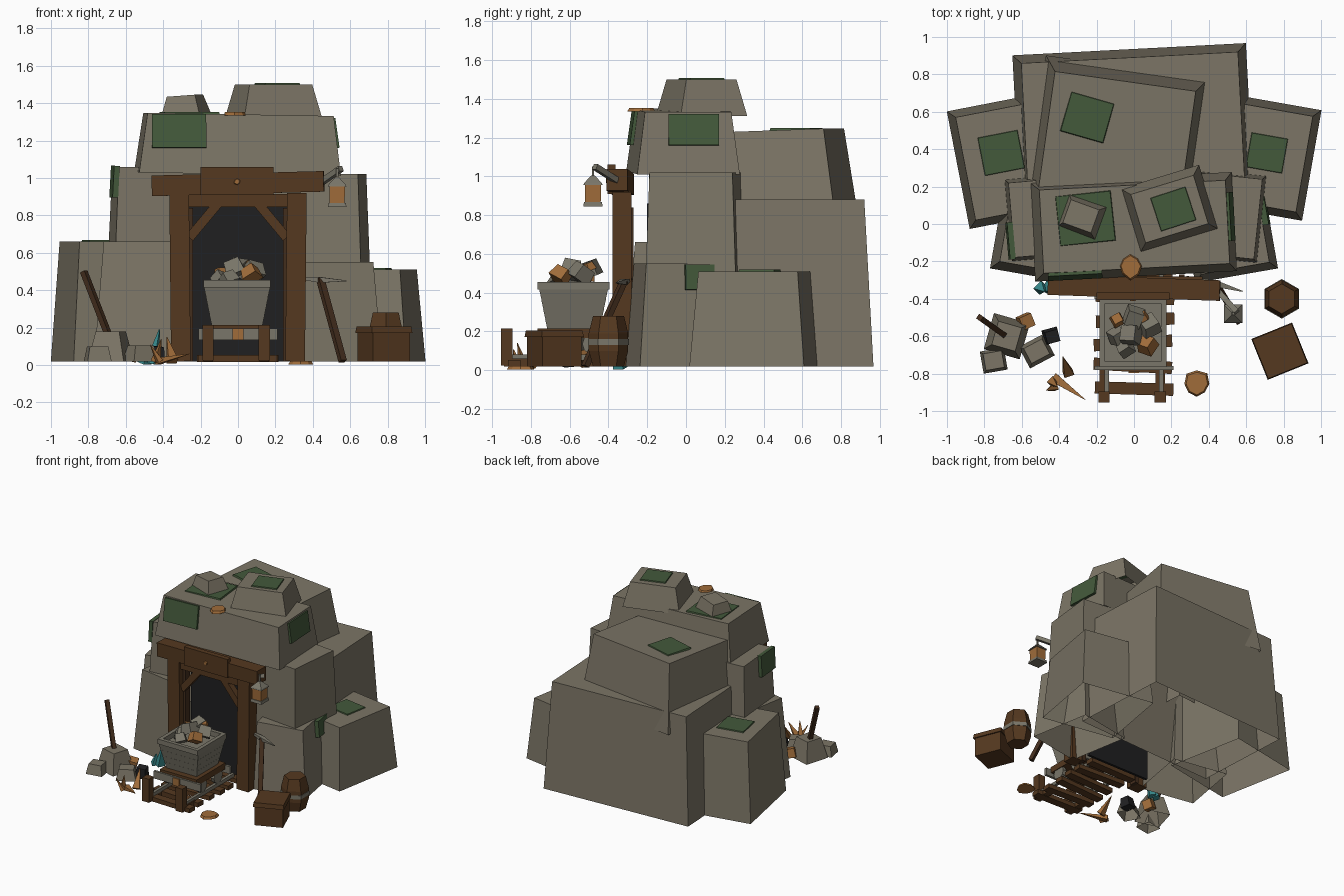
import bpy, bmesh, random
from math import radians, sin, cos, pi
from mathutils import Vector

random.seed(4)
cube = bpy.data.objects.get("Cube")
if cube:
    bpy.data.objects.remove(cube)


def material(name, rgb):
    m = bpy.data.materials.new(name)
    m.use_nodes = True
    m.diffuse_color = (*rgb, 1)
    m.node_tree.nodes["Principled BSDF"].inputs["Base Color"].default_value = (*rgb, 1)
    return m


ROCK = material("warm grey rock", (.2, .178, .132))
MOSS = material("moss green", (.056, .1, .043))
WOOD = material("brown wood", (.09, .04, .014))
DARK_WOOD = material("dark wood", (.055, .026, .012))
ORE = material("orange ore", (.35, .15, .042))
METAL = material("grey metal", (.195, .182, .142))
BLACK = material("black", (.014, .014, .015))
TEAL = material("teal crystal", (.04, .26, .27))


def finish(name, bm, mat, loc=(0, 0, 0), rot=(0, 0, 0)):
    me = bpy.data.meshes.new(name)
    bm.to_mesh(me)
    bm.free()
    me.materials.append(mat)
    ob = bpy.data.objects.new(name, me)
    bpy.context.collection.objects.link(ob)
    ob.location = loc
    ob.rotation_euler = [radians(a) for a in rot]
    return ob


def box(name, loc, size, mat, rot=(0, 0, 0), inset=0):
    """Box around loc; inset draws the top in (negative flares it out). Rocks have no underside."""
    bm = bmesh.new()
    bmesh.ops.create_cube(bm, size=1)
    if mat == ROCK:
        under = [f for f in bm.faces if f.calc_center_median().z < -.4]
        bmesh.ops.delete(bm, geom=under, context='FACES')
    for v in bm.verts:
        top = v.co.z > 0
        for i in range(3):
            v.co[i] *= size[i] - (2 * inset if top and i < 2 else 0)
    return finish(name, bm, mat, loc, rot)


def block(name, x, y, z0, z1, sx, sy, turn, inset, mat=ROCK, tilt=(0, 0)):
    return box(name, (x, y, (z0 + z1) / 2), (sx, sy, z1 - z0), mat, (*tilt, turn), inset)


def beam(name, p, q, w, d, mat, end=1):
    """Square bar from p to q whose far end is scaled by end."""
    p, q = Vector(p), Vector(q)
    bm = bmesh.new()
    bmesh.ops.create_cube(bm, size=1)
    for v in bm.verts:
        k = end if v.co.z > 0 else 1
        v.co = Vector((v.co.x * w * k, v.co.y * d * k, v.co.z * (q - p).length))
    ob = finish(name, bm, mat, (p + q) / 2)
    ob.rotation_euler = (q - p).to_track_quat('Z', 'Y').to_euler()
    return ob


def lathe(name, loc, profile, sides, mat, rot=(0, 0, 0), jitter=0):
    """Stacked rings of (radius, height), optionally ragged."""
    bm = bmesh.new()
    wobble = [1 + random.uniform(-jitter, jitter) for _ in range(sides)]
    rings = [[bm.verts.new((r * k * cos(2 * pi * i / sides + pi / 2),
                            r * k * sin(2 * pi * i / sides + pi / 2), z))
              for i, k in enumerate(wobble)] for r, z in profile]
    for a, b in zip(rings, rings[1:]):
        for i in range(sides):
            j = (i + 1) % sides
            bm.faces.new((a[i], a[j], b[j], b[i]))
    bm.faces.new(rings[0])
    bm.faces.new(rings[-1])
    bmesh.ops.recalc_face_normals(bm, faces=bm.faces)
    return finish(name, bm, mat, loc, rot)


# Rock mound
block("back_rock", -.005, .535, .02, .88, 1.25, .8, 3, .045)
block("upper_back_rock", -.09, .45, .7, 1.235, .88, .77, -8, .06, tilt=(2, 0))
block("left_side_rock", -.645, .345, .02, .66, .6, .64, 11, .04)
block("right_side_rock", .655, .365, .02, .51, .6, .6, -10, .04)
block("left_front_rock", -.505, -.03, .02, .66, .45, .5, -10, .045)
block("right_front_rock", .505, -.03, .02, .55, .45, .5, 10, .04)
block("left_upper_rock", -.43, .04, .5, 1.06, .5, .45, 5, .025)
block("right_upper_rock", .43, .05, .45, 1.02, .51, .47, -6, .02)
block("crown_rock", 0, -.015, 1.02, 1.34, 1.08, .53, 3, .042, tilt=(0, 1))
block("crown_boulder", .19, .08, 1.31, 1.5, .44, .36, 17, .045)
block("crown_small_rock", -.28, .04, 1.33, 1.44, .22, .19, -20, .03, tilt=(0, -4))

# Moss patches on tops and sides
for x, y, z, sx, sy, turn in [(-.26, .03, 1.345, .3, .27, 6), (.21, .08, 1.5, .2, .19, 18),
                              (-.25, .57, 1.242, .24, .22, -16), (-.71, .38, .66, .22, .21, 11),
                              (.71, .38, .51, .2, .19, -10)]:
    block("moss_top", x, y, z - .005, z + .008, sx, sy, turn, .004, MOSS)
box("moss_front", (-.315, -.27, 1.25), (.29, .03, .18), MOSS, (-8, 0, 3))
box("moss_right", (.515, .04, 1.24), (.02, .26, .16), MOSS, (0, -8, 3))
box("moss_left", (-.66, -.09, .98), (.03, .2, .17), MOSS, (0, 3, 5))
box("moss_low_right", (.695, .07, .48), (.035, .15, .13), MOSS, (0, -4, 10))

# Mine mouth and timber frame
box("mine_mouth", (0, -.19, .44), (.56, .02, .84), BLACK)
for s in (-1, 1):
    box("frame_post", (s * .31, -.33, .47), (.105, .1, .9), WOOD, (0, s * .6, 0))
    box("inner_post", (s * .255, -.3, .43), (.03, .06, .82), DARK_WOOD)
    beam("frame_brace", (s * .26, -.33, .68), (s * .11, -.33, .86), .05, .05, WOOD)
box("inner_beam", (0, -.32, .88), (.54, .08, .07), WOOD)
box("lintel", (0, -.34, .97), (.92, .11, .11), WOOD, (0, -1.5, -2))
box("lintel_plank", (-.005, -.385, .985), (.39, .04, .15), WOOD)
lathe("lintel_chip", (-.005, -.4, .98), [(.022, 0), (.016, .012)], 6, ORE, (90, 0, 0), .2)

# Lantern
beam("lantern_arm", (.45, -.36, .98), (.55, -.47, 1.05), .03, .03, METAL)
beam("lantern_hook", (.53, -.48, 1.05), (.53, -.48, 1.0), .012, .012, METAL)
lathe("lantern_roof", (.53, -.48, .955), [(.07, 0), (.065, .01), (.012, .05)], 4, METAL, (0, 0, 45))
block("lantern_glass", .53, -.48, .865, .96, .08, .08, 0, -.002, ORE)
block("lantern_base", .53, -.48, .845, .867, .1, .1, 0, .004, METAL)

# Track
for i in range(6):
    box("track_tie", (random.uniform(-.01, .01), -.88 + .122 * i, .035),
        (.42, .065, .035), WOOD, (0, 0, random.uniform(-4, 4)))
for s in (-1, 1):
    box("rail", (s * .145, -.59, .066), (.024, .64, .028), METAL)
    box("track_stop", (s * .15 - .01, -.925, .12), (.06, .06, .19), WOOD)
    box("track_stop_foot", (s * .15 - .01, -.86, .04), (.05, .16, .04), WOOD)

# Cart of overlapping flared planks, with rim, wheels and load
for i in range(4):
    block("cart_plank", -.005, -.58, .21 + i * .05, .265 + i * .05,
          .27 + i * .02, .27 + i * .02, 0, -.012, METAL)
for s in (-1, 1):
    box("cart_rim_side", (s * .165 - .005, -.58, .435), (.03, .37, .04), METAL)
    box("cart_rim_end", (-.005, -.58 + s * .17, .435), (.36, .03, .04), METAL)
    box("bumper", (0, -.58 + s * .19, .165), (.42, .02, .06), METAL)
    for y in (-.68, -.48):
        lathe("cart_wheel", (s * .145 - .015, y, .135), [(.055, 0), (.055, .03)], 10, METAL, (0, 90, 0))
box("cart_chassis", (0, -.58, .19), (.33, .37, .05), WOOD)
box("bumper_badge", (0, -.792, .165), (.06, .008, .06), ORE)
for x, y, z, s, m in [(-.09, -.51, .49, .065, ORE), (.07, -.645, .49, .085, ORE), (0, -.5, .52, .1, METAL),
                      (-.02, -.59, .52, .1, METAL), (.08, -.54, .5, .1, METAL), (-.09, -.6, .46, .08, METAL),
                      (-.05, -.66, .46, .08, METAL), (.05, -.5, .535, .05, ORE)]:
    box("cart_load", (x, y, z), (s, s, s * .8), m, [random.uniform(-35, 35) for _ in range(3)], .008)

# Rubble and shovel handle on the left
block("rubble_large", -.68, -.6, .02, .18, .2, .2, -16, .035)
block("rubble_front", -.75, -.73, .02, .1, .13, .12, 10, .015)
block("rubble_right", -.52, -.68, .02, .105, .15, .13, 28, .02)
beam("shovel_handle", (-.685, -.6, .14), (-.825, -.5, .5), .03, .03, DARK_WOOD)
box("ore_cube", (-.58, -.52, .06), (.07, .07, .07), ORE, (10, 15, 25))
box("coal_cube", (-.44, -.6, .06), (.085, .08, .08), BLACK, (5, 5, 15), .008)

# Shards and crystals
for p, q, w in [((-.43, -.82, .02), (-.26, -.94, .06), .05), ((-.35, -.8, .02), (-.38, -.71, .15), .055),
                ((-.42, -.87, .02), (-.47, -.89, .11), .04), ((-.44, -.84, .02), (-.41, -.87, .14), .045)]:
    beam("ore_shard", p, q, w, w * .7, ORE, .05)
for dx, h in ((0, .19), (-.04, .1)):
    beam("teal_crystal", (-.46 + dx, -.34, .01), (-.42 + dx * 1.5, -.36, h), .06, .05, TEAL, .1)
flat = [(.07, 0), (.06, .018)]
lathe("ore_flat_ground", (.335, -.855, .003), flat, 8, ORE, jitter=.15)
lathe("ore_flat_crown", (-.02, -.225, 1.335), flat, 8, ORE, jitter=.2)

# Pickaxe leaning on the right
beam("pickaxe_handle", (.56, -.52, .02), (.44, -.32, .46), .035, .03, DARK_WOOD)
beam("pickaxe_tip", (.44, -.32, .455), (.28, -.28, .47), .035, .03, METAL, .15)
beam("pickaxe_tip", (.44, -.32, .455), (.58, -.36, .45), .035, .03, METAL, .15)

# Barrel and crate
lathe("barrel", (.79, -.4, .02), [(.08, 0), (.102, .08), (.102, .17), (.08, .26)], 6, WOOD)
lathe("barrel_band", (.79, -.4, .13), [(.106, 0), (.106, .03)], 6, METAL)
block("crate", .78, -.68, .02, .175, .215, .215, 22, 0, WOOD)
block("crate_lid", .78, -.68, .17, .205, .235, .235, 22, .005, WOOD)
